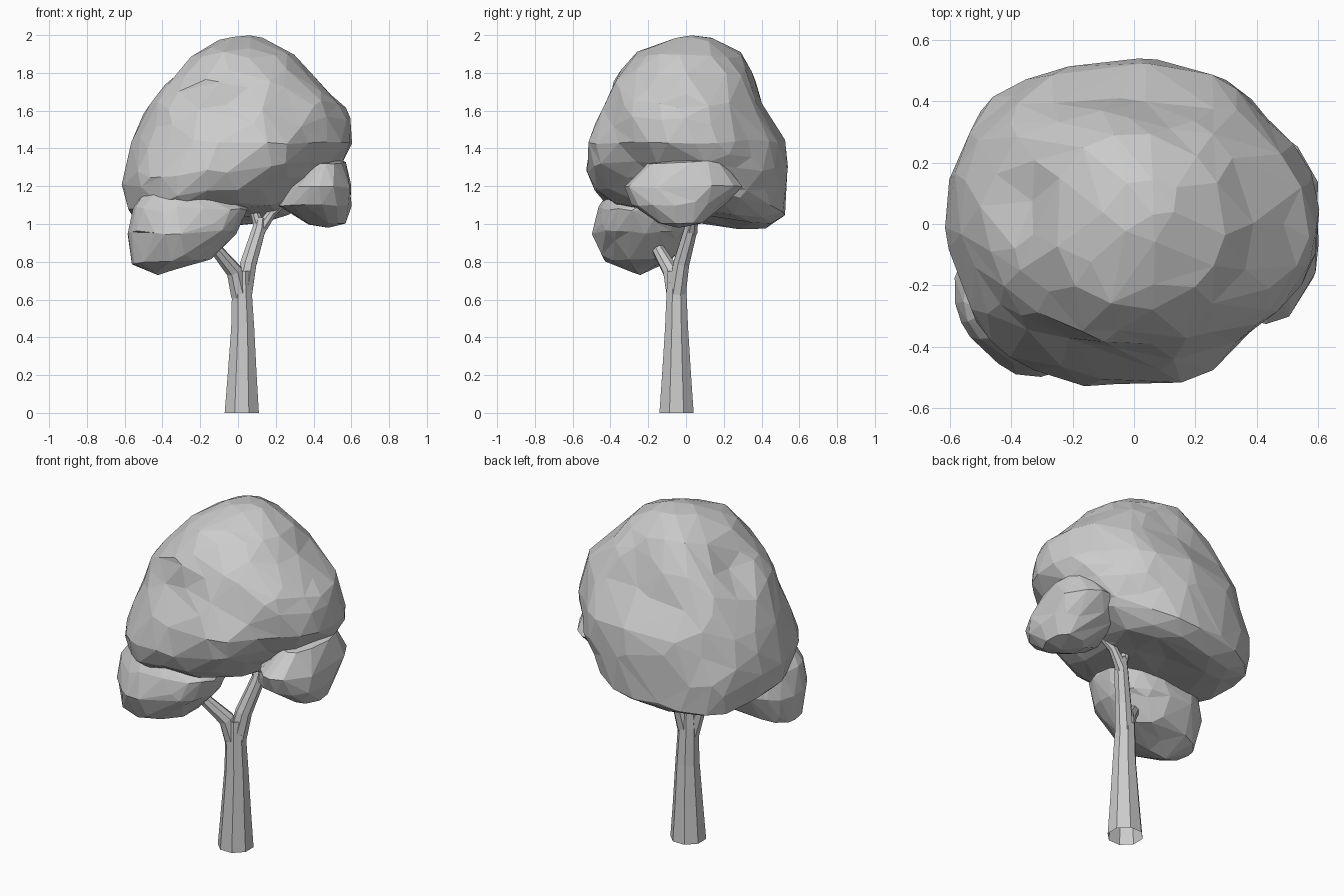
import bpy, bmesh, math
from mathutils import Vector, noise

if "Cube" in bpy.data.objects:
    bpy.data.objects.remove(bpy.data.objects["Cube"])


def finish(bm, name):
    bmesh.ops.recalc_face_normals(bm, faces=bm.faces[:])
    mesh = bpy.data.meshes.new(name)
    bm.to_mesh(mesh)
    bm.free()
    obj = bpy.data.objects.new(name, mesh)
    bpy.context.collection.objects.link(obj)
    return obj


def tube(bm, path, sides=8):
    """Sweep a ring along (x, y, z, radius) points; ends stay open."""
    rings = []
    for i, (x, y, z, r) in enumerate(path):
        a, b = Vector(path[max(i - 1, 0)][:3]), Vector(path[min(i + 1, len(path) - 1)][:3])
        rot = Vector((0, 0, 1)).rotation_difference(b - a)
        if i == 0 and z == 0:
            rot.identity()
        rings.append([])
        for k in range(sides):
            t = 2 * math.pi * (k + 0.5) / sides
            p = rot @ Vector((r * math.cos(t), r * math.sin(t), 0))
            rings[-1].append(bm.verts.new(p + Vector((x, y, z))))
    for lo, hi in zip(rings, rings[1:]):
        for k in range(sides):
            n = (k + 1) % sides
            bm.faces.new((lo[k], lo[n], hi[n], hi[k]))


def foliage(name, rows, faces, lumps, tilt=(0, 0), shear=0, dents=()):
    """Shape an icosphere with rows (t, z, xmin, xmax, ymin, ymax), then facet it."""
    bm = bmesh.new()
    bmesh.ops.create_icosphere(bm, subdivisions=4, radius=1)
    for v in bm.verts:
        t = math.acos(max(-1, min(1, v.co.z))) / math.pi
        for a, b in zip(rows, rows[1:]):
            if t <= b[0] + 1e-6:
                break
        f = (t - a[0]) / (b[0] - a[0])
        z, x0, x1, y0, y1 = [p + (q - p) * f for p, q in zip(a[1:], b[1:])]
        ang = math.atan2(v.co.y, v.co.x)
        power = 0.85 if v.co.x < 0 < v.co.y else 0.97
        c, s = [math.copysign(abs(q) ** power, q) for q in (math.cos(ang), math.sin(ang))]
        p = Vector(((x0 + x1) / 2 + c * (x1 - x0) / 2, (y0 + y1) / 2 + s * (y1 - y0) / 2, z))
        # The underside leans
        low = max(0, min(1, (t - 0.55) / 0.2))
        p.z += low * (tilt[0] * p.x + tilt[1] * p.y)
        p.x += low * shear * max(0, p.y) * max(0, c + 0.5)
        out = v.co.normalized()
        amount = lumps * noise.noise(p * 4.5)
        for centre, radius, depth in dents:
            amount -= depth * max(0, 1 - (p - Vector(centre)).length / radius)
        amount *= min(1, t * 5)
        v.co = p + out * amount
    obj = finish(bm, name)
    mod = obj.modifiers.new("facets", 'DECIMATE')
    mod.ratio = faces / len(obj.data.polygons)
    return obj


# Trunk with forked branches
bm = bmesh.new()
tube(bm, [(.02, -.05, 0, .098), (.022, -.05, .2, .083), (.025, -.05, .45, .066),
          (.02, -.05, .66, .056), (.02, -.05, .75, .05)])
tube(bm, [(.01, -.055, .62, .05), (-.02, -.08, .75, .045), (-.12, -.15, .87, .033), (-.22, -.2, .96, .027)])
tube(bm, [(.025, -.05, .62, .052), (.055, -.025, .79, .046), (.11, .025, .97, .038), (.12, .035, 1.03, .03)])
tube(bm, [(.12, .03, .96, .032), (.09, .03, 1.06, .026), (.07, .03, 1.18, .022)])
tube(bm, [(.11, .03, .96, .034), (.18, .04, 1.06, .026), (.28, .02, 1.15, .02)])
finish(bm, "trunk")

# Large main crown
foliage("main_crown", [
    (0, 2.0, .06, .06, .03, .03),
    (.09, 1.985, -.06, .15, -.08, .16),
    (.2, 1.89, -.26, .29, -.27, .29),
    (.32, 1.75, -.40, .44, -.39, .37),
    (.43, 1.6, -.49, .575, -.43, .43),
    (.55, 1.42, -.56, .595, -.52, .52),
    (.65, 1.26, -.605, .49, -.54, .54),
    (.76, 1.13, -.57, .36, -.49, .52),
    (.88, 1.05, -.36, .22, -.34, .42),
    (1, 1.06, -.05, -.05, .05, .05)], 340, .03, (.14, -.12), .22,
    [((-.4, .1, 1.75), .2, .06), ((.45, -.33, 1.36), .2, .06)])

# Small clump at the front left
foliage("left_foliage", [
    (0, 1.2, -.3, -.3, -.24, -.24),
    (.2, 1.18, -.48, -.1, -.39, -.08),
    (.4, 1.08, -.55, .06, -.46, .01),
    (.58, .96, -.575, .01, -.49, .01),
    (.8, .83, -.56, -.14, -.42, -.07),
    (1, .765, -.42, -.42, -.24, -.24)], 140, .025, (.08, 0))

# Small clump on the right
foliage("right_foliage", [
    (0, 1.345, .5, .5, 0, 0),
    (.2, 1.32, .37, .56, -.21, .2),
    (.45, 1.2, .24, .605, -.32, .3),
    (.65, 1.1, .22, .605, -.28, .2),
    (.85, 1.0, .38, .57, -.15, .1),
    (1, .97, .48, .48, -.04, -.04)], 95, .02)
